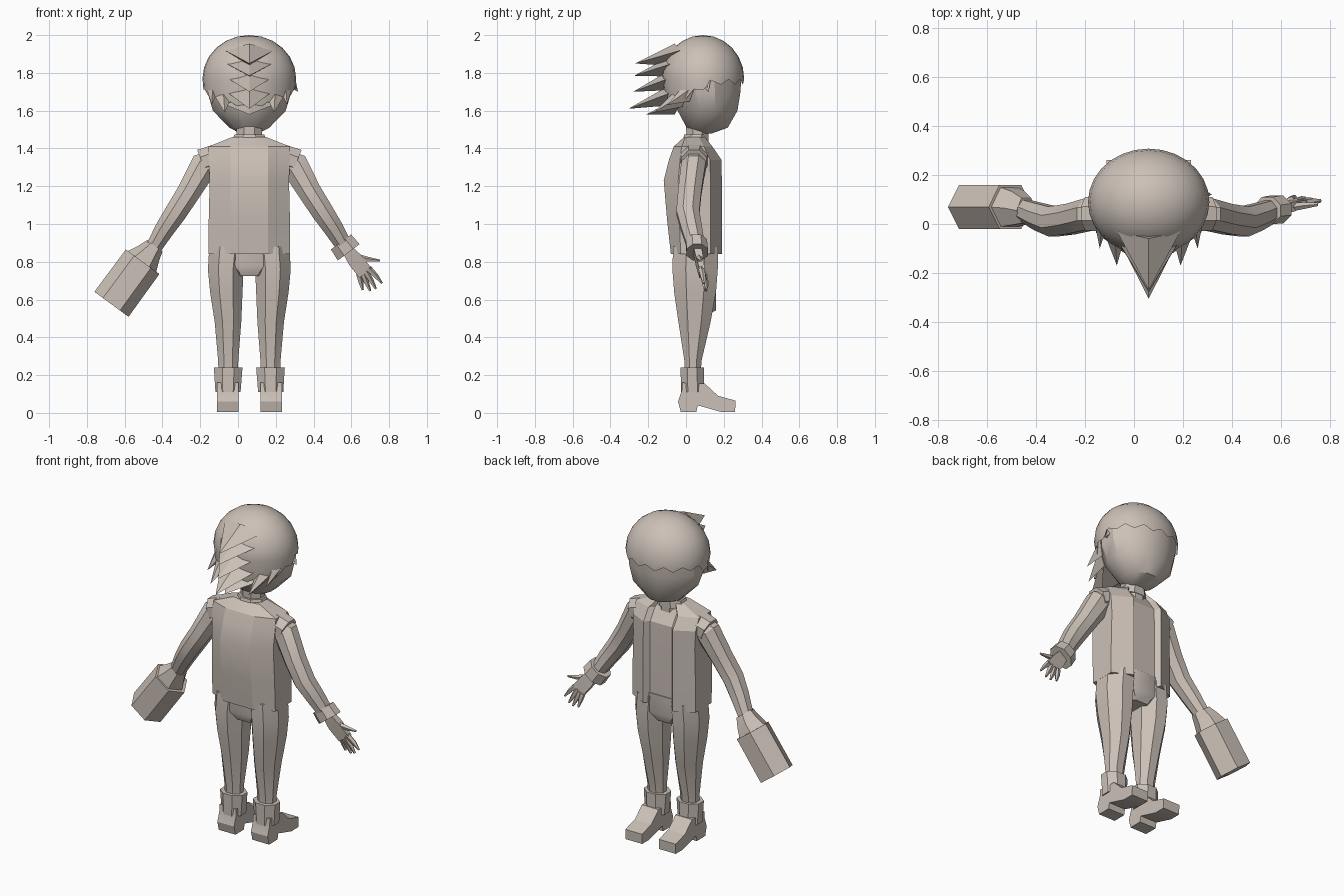
import bpy, bmesh, math
from mathutils import Vector

CX = 0.06  # body centre line

clay = bpy.data.materials.new("warm_clay")
clay.diffuse_color = (0.60, 0.53, 0.475, 1)


def finish(name, bm, angle=30):
    bmesh.ops.recalc_face_normals(bm, faces=bm.faces)
    me = bpy.data.meshes.new(name)
    bm.to_mesh(me)
    bm.free()
    me.materials.append(clay)
    ob = bpy.data.objects.new(name, me)
    bpy.context.collection.objects.link(ob)
    bpy.ops.object.select_all(action='DESELECT')
    ob.select_set(True)
    bpy.context.view_layer.objects.active = ob
    bpy.ops.object.shade_smooth_by_angle(angle=math.radians(angle))
    return ob


def loft(name, rings, angle=30):
    """Skin a list of equal-length point rings and cap both ends."""
    bm = bmesh.new()
    vs = [[bm.verts.new(p) for p in r] for r in rings]
    n = len(vs[0])
    for a, b in zip(vs, vs[1:]):
        for i in range(n):
            j = (i + 1) % n
            bm.faces.new((a[i], a[j], b[j], b[i]))
    bm.faces.new(vs[0])
    bm.faces.new(vs[-1])
    return finish(name, bm, angle)


def tube(name, stations, sides=8, phase=0.0, upright=False, angle=30):
    """Stations are (x, y, z, radius in xz plane, radius in y)."""
    rings = []
    for k, (x, y, z, ru, rv) in enumerate(stations):
        a, b = stations[max(k - 1, 0)], stations[min(k + 1, len(stations) - 1)]
        t = Vector((b[0] - a[0], 0, b[2] - a[2])).normalized()
        u = Vector((1, 0, 0)) if upright else Vector((-t.z, 0, t.x))
        v = Vector((0, 1, 0))
        angs = [phase + 2 * math.pi * i / sides for i in range(sides)]
        rings.append([Vector((x, y, z)) + u * ru * math.cos(q) + v * rv * math.sin(q) for q in angs])
    return loft(name, rings, angle)


def mx(x, s):
    """Offset from the centre line, on side s."""
    return CX + s * x


# Open vest with a recessed shirt strip down the front
vest = []
for z, back, hw, front, k in [(0.84, -0.08, 0.215, 0.19, 1), (1.02, -0.10, 0.215, 0.19, 1),
                              (1.23, -0.118, 0.21, 0.19, 1), (1.34, -0.09, 0.215, 0.187, 1),
                              (1.41, -0.065, 0.215, 0.14, 1), (1.46, -0.01, 0.09, 0.10, 0.6)]:
    half = [(0.10 * k, back), (hw, back * 0.35), (hw, front * 0.68),
            (0.10 * k, front), (0.075 * k, front - 0.03 * k)]
    vest.append([(mx(x, 1), y, z) for x, y in half] + [(mx(x, -1), y, z) for x, y in reversed(half)])
loft("vest", vest, 20)

# Neck and collar
tube("neck", [(CX, 0.06, 1.40, 0.07, 0.06), (CX, 0.06, 1.54, 0.075, 0.065)], 8, math.pi / 8, True)
tube("collar", [(CX, 0.05, 1.43, 0.10, 0.075), (CX, 0.055, 1.475, 0.085, 0.07)], 8, math.pi / 8, True)

# Hips
tube("hips", [(CX, 0.05, 0.725, 0.10, 0.09), (CX, 0.05, 0.78, 0.21, 0.12),
              (CX, 0.05, 0.90, 0.22, 0.125)], 8, math.pi / 8, True)

# Legs and boots
boot_profile = [(-0.02, 0.16), (-0.022, 0.12), (-0.042, 0.06), (-0.028, 0.005), (0.055, 0.005),
                (0.062, 0.04), (0.19, 0.004), (0.26, 0.004), (0.262, 0.065), (0.17, 0.09),
                (0.10, 0.155)]
for s, side in ((-1, "left"), (1, "right")):
    tube(side + "_leg", [(mx(0.112, s), 0.035, 0.20, 0.055, 0.045), (mx(0.112, s), 0.037, 0.28, 0.058, 0.05),
                         (mx(0.113, s), 0.045, 0.48, 0.076, 0.092), (mx(0.122, s), 0.048, 0.64, 0.093, 0.12),
                         (mx(0.125, s), 0.048, 0.76, 0.102, 0.13), (mx(0.115, s), 0.05, 0.88, 0.105, 0.128)],
         8, math.pi / 8, True)
    tube(side + "_boot_shaft", [(mx(0.113, s), 0.035, 0.11, 0.072, 0.066),
                                (mx(0.112, s), 0.033, 0.24, 0.082, 0.067)], 8, math.pi / 8, True, 20)
    loft(side + "_boot", [[(mx(x, s), y, z) for y, z in boot_profile] for x in (0.058, 0.172)], 20)

    # Sleeves, bent slightly back at the elbow
    tube(side + "_sleeve", [(mx(0.17, s), 0.045, 1.33, 0.075, 0.07), (mx(0.24, s), 0.04, 1.31, 0.08, 0.07),
                            (mx(0.32, s), 0.02, 1.17, 0.067, 0.067), (mx(0.39, s), 0.01, 1.06, 0.063, 0.066),
                            (mx(0.45, s), 0.03, 0.97, 0.056, 0.06), (mx(0.51, s), 0.055, 0.87, 0.045, 0.05)],
         8, math.pi / 8)
    # Shoulder flap joining vest and sleeve
    tube(side + "_shoulder", [(mx(0.15, s), 0.045, 1.365, 0.07, 0.085),
                              (mx(0.25, s), 0.042, 1.325, 0.078, 0.073)], 8, math.pi / 8)

# Hexagonal block on the left forearm, with its flared collar
tube("block_collar", [(-0.44, 0.055, 0.885, 0.05, 0.06), (-0.475, 0.065, 0.84, 0.07, 0.08),
                      (-0.515, 0.07, 0.79, 0.10, 0.095)], 6, angle=15)
tube("forearm_block", [(-0.505, 0.07, 0.80, 0.11, 0.104), (-0.67, 0.07, 0.575, 0.112, 0.104),
                       (-0.664, 0.07, 0.583, 0.095, 0.088)], 6, angle=15)

# Right cuff, palm and fingers
q = math.pi / 4
tube("right_cuff", [(0.545, 0.055, 0.905, 0.072, 0.06), (0.586, 0.06, 0.85, 0.078, 0.062)], 8, math.pi / 8, angle=20)
tube("palm", [(0.575, 0.06, 0.87, 0.04, 0.03), (0.62, 0.07, 0.81, 0.058, 0.028),
              (0.675, 0.085, 0.74, 0.058, 0.02)], 4, q)
fingers = {"thumb": ((0.625, 0.825), (0.69, 0.812), (0.752, 0.805), 0.075),
           "index_finger": ((0.69, 0.765), (0.73, 0.725), (0.762, 0.685), 0.09),
           "middle_finger": ((0.675, 0.75), (0.705, 0.70), (0.73, 0.655), 0.095),
           "ring_finger": ((0.66, 0.74), (0.68, 0.69), (0.70, 0.645), 0.10),
           "little_finger": ((0.64, 0.735), (0.65, 0.69), (0.66, 0.65), 0.105)}
for name, (a, b, c, y) in fingers.items():
    tube(name, [(a[0], y - 0.01, a[1], 0.018, 0.018), (b[0], y, b[1], 0.014, 0.015),
                (c[0], y + 0.005, c[1], 0.006, 0.007)], 5)

# Head, narrowing to the chin
tube("head", [(CX, (f + b) / 2, z, rx, (f - b) / 2) for z, rx, b, f in
              [(1.48, 0.05, 0.04, 0.14), (1.51, 0.11, 0.0, 0.225), (1.60, 0.20, -0.05, 0.278),
               (1.70, 0.23, -0.09, 0.295), (1.79, 0.23, -0.10, 0.30), (1.88, 0.17, -0.04, 0.24)]],
     12, math.pi / 12, True)

# Hair cap with a ragged hem: high on the brow, low at the nape
COLS, ROWS = 28, 7
bm = bmesh.new()
HC = Vector((CX, 0.09, 1.77))
grid = []
for i in range(COLS):
    a = 2 * math.pi * i / COLS
    f = math.sin(a)  # 1 at the face, -1 at the nape
    hem = 1.75 if f > 0.3 else 1.75 - 0.13 * (0.3 - f) / 1.3
    hem += 0.016 if i % 2 else -0.012
    col = []
    for r in range(1, ROWS + 1):
        z = HC.z + 0.23 * math.cos(math.pi / 2 * r / (ROWS - 1)) if r < ROWS else hem
        h = (z - HC.z) / (0.23 if z > HC.z else 0.3)
        w = math.sqrt(max(0, 1 - h * h))
        col.append(bm.verts.new((CX + 0.248 * w * math.cos(a), HC.y + 0.218 * w * f, z)))
    grid.append(col)
top = bm.verts.new((CX, HC.y, 2.0))
for i in range(COLS):
    a, b = grid[i], grid[(i + 1) % COLS]
    bm.faces.new((top, a[0], b[0]))
    for r in range(ROWS - 1):
        bm.faces.new((a[r], a[r + 1], b[r + 1], b[r]))
finish("hair_cap", bm, 40)


def spike(name, base, tip, w, h):
    """Four-sided lock of hair with a diamond root facing backwards."""
    x, y, z = base
    bm = bmesh.new()
    root = [bm.verts.new(p) for p in ((x - w, y + 0.03, z + h * 0.4), (x, y, z - h),
                                      (x + w, y + 0.03, z + h * 0.4), (x, y, z + h))]
    t = bm.verts.new(tip)
    for i in range(4):
        bm.faces.new((root[i], root[(i + 1) % 4], t))
    bm.faces.new(root)
    finish(name, bm, 20)


# Swept-back locks stacked down the back of the head
for k, (zb, yt, zt, w) in enumerate([(1.895, -0.27, 1.85, 0.13), (1.84, -0.275, 1.785, 0.15),
                                     (1.77, -0.28, 1.70, 0.15), (1.69, -0.305, 1.61, 0.14),
                                     (1.62, -0.21, 1.58, 0.14)]):
    spike(f"back_lock_{k + 1}", (CX, -0.06, zb), (CX, yt, zt), w, 0.06 if k < 4 else 0.04)
for s, side in ((-1, "left"), (1, "right")):
    spike(side + "_nape_lock", (mx(0.14, s), -0.02, 1.68), (mx(0.13, s), -0.17, 1.59), 0.06, 0.06)
    spike(side + "_temple_lock", (mx(0.19, s), 0.02, 1.71), (mx(0.20, s), -0.10, 1.63), 0.04, 0.06)
spike("right_ear_lock", (0.28, 0.10, 1.75), (0.318, 0.12, 1.70), 0.025, 0.03)
